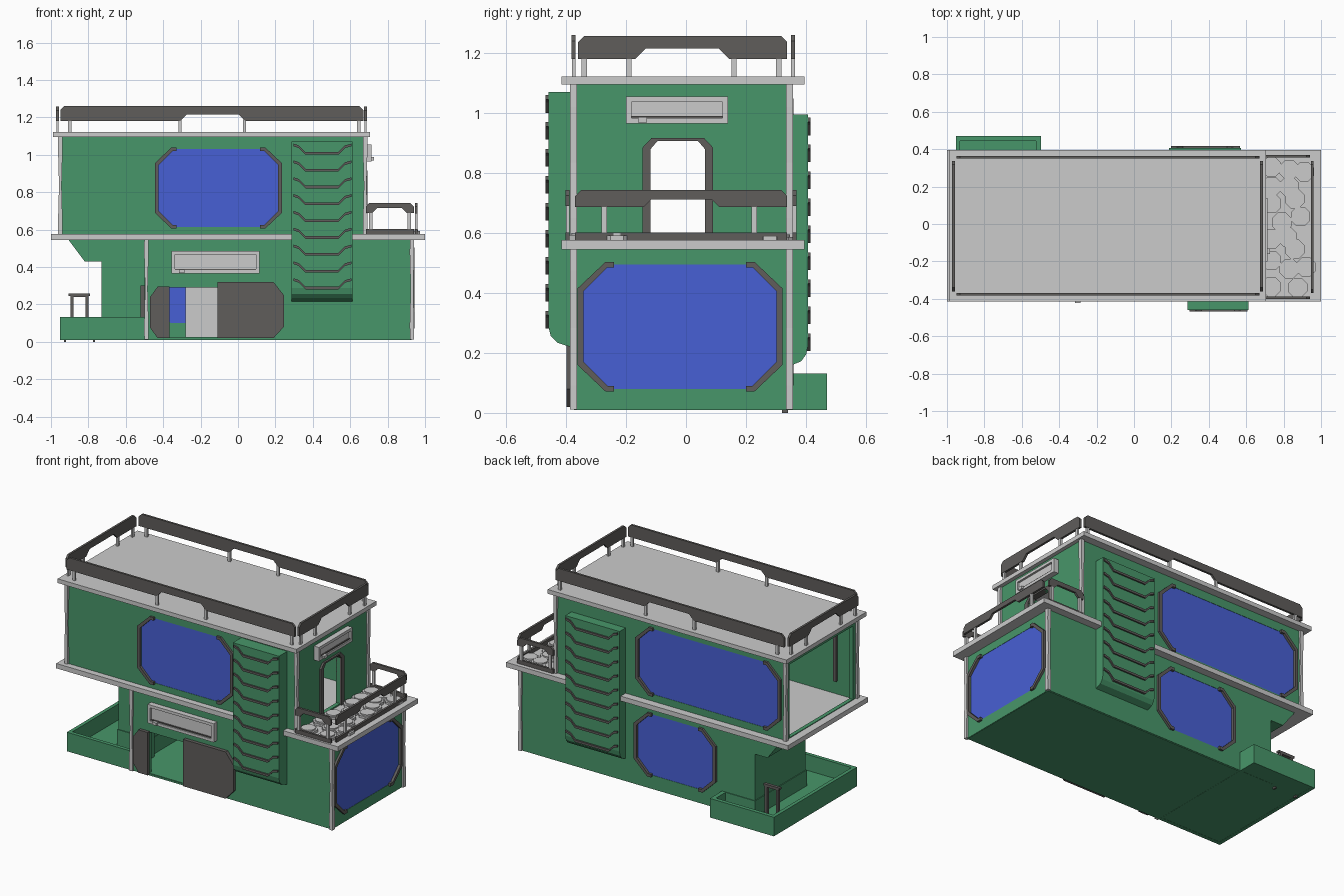
import bpy, bmesh, math
from mathutils import Matrix

if "Cube" in bpy.data.objects:
    bpy.data.objects.remove(bpy.data.objects["Cube"])


def material(name, rgb):
    m = bpy.data.materials.new(name)
    m.diffuse_color = (*rgb, 1)
    m.use_nodes = True
    m.node_tree.nodes["Principled BSDF"].inputs["Base Color"].default_value = m.diffuse_color
    return m


GREEN = material("green_wall", (0.064, 0.305, 0.143))
DARK = material("dark_trim", (0.115, 0.110, 0.105))
BLUE = material("blue_glass", (0.064, 0.117, 0.66))

AXES = {
    "x": Matrix(((0, 0, 1), (1, 0, 0), (0, 1, 0))),    # outline drawn in y, z
    "y": Matrix(((1, 0, 0), (0, 0, -1), (0, 1, 0))),   # outline drawn in x, z
    "z": Matrix.Identity(3),                           # outline drawn in x, y
}


def plate(name, loops, axis, a, b, mat=None):
    """Extrude an outline (further loops are holes) along an axis from a to b."""
    cu = bpy.data.curves.new(name, "CURVE")
    cu.dimensions, cu.fill_mode, cu.extrude = "2D", "BOTH", abs(b - a) / 2
    for loop in loops:
        s = cu.splines.new("POLY")
        s.points.add(len(loop) - 1)
        for p, (u, v) in zip(s.points, loop):
            p.co = (u, v, 0, 1)
        s.use_cyclic_u = True
    tmp = bpy.data.objects.new(name, cu)
    bpy.context.collection.objects.link(tmp)
    dg = bpy.context.evaluated_depsgraph_get()
    me = bpy.data.meshes.new_from_object(tmp.evaluated_get(dg))
    bpy.data.objects.remove(tmp)
    rot = AXES[axis].to_4x4()
    rot.translation["xyz".index(axis)] = (a + b) / 2
    bm = bmesh.new()
    bm.from_mesh(me)
    bmesh.ops.remove_doubles(bm, verts=bm.verts, dist=1e-5)
    bm.transform(rot)
    bmesh.ops.recalc_face_normals(bm, faces=bm.faces)
    for e in bm.edges:
        e.smooth = True
    for f in bm.faces:
        f.smooth = False
    bm.to_mesh(me)
    bm.free()
    me.materials.clear()
    if mat:
        me.materials.append(mat)
    ob = bpy.data.objects.new(name, me)
    bpy.context.collection.objects.link(ob)
    return ob


def rect(u0, u1, v0, v1):
    return [(u0, v0), (u1, v0), (u1, v1), (u0, v1)]


def octa(u0, u1, v0, v1, c):
    return [(u0 + c, v0), (u1 - c, v0), (u1, v0 + c), (u1, v1 - c),
            (u1 - c, v1), (u0 + c, v1), (u0, v1 - c), (u0, v0 + c)]


def ring(cx, cy, r, n):
    return [(cx + r * math.cos(math.tau * (i + .5) / n),
             cy + r * math.sin(math.tau * (i + .5) / n)) for i in range(n)]


def box(name, x0, x1, y0, y1, z0, z1, mat=None):
    return plate(name, [rect(x0, x1, y0, y1)], "z", z0, z1, mat)


def window(name, axis, face, out, u0, u1, v0, v1, c):
    """Glass in a wall opening plus bent brackets on both sides."""
    plate(name + "_glass", [octa(u0, u1, v0, v1, c)], axis, face - out * .02, face - out * .002, BLUE)
    w, e, k = .02, .009, .022
    left = [(u0 + c + k, v1 - .01), (u0 + c, v1 - .01), (u0, v1 - c - .01), (u0, v0 + c + .01),
            (u0 + c, v0 + .01), (u0 + c + k, v0 + .01), (u0 + c + k, v0 - e), (u0 + c - .006, v0 - e),
            (u0 - w, v0 + c), (u0 - w, v1 - c), (u0 + c - .006, v1 + e), (u0 + c + k, v1 + e)]
    right = [(u0 + u1 - u, v) for u, v in left]
    for side, pts in (("a", left), ("b", right)):
        plate(f"{name}_bracket_{side}", [pts], axis, face - out * .015, face + out * .014, DARK)


def rail(name, axis, at, u0, u1, n0, n1, v0, v1, posts, base, cut=.035):
    """Notched handrail board on small posts."""
    k = min(.02, (v1 - v0) * .35)
    pts = [(u0, v0), (n0, v0), (n0 + cut, v0 + cut), (n1 - cut, v0 + cut), (n1, v0), (u1, v0),
           (u1, v1 - k), (u1 - k, v1), (u0 + k, v1), (u0, v1 - k)]
    plate(name, [pts], axis, at - .007, at + .007, DARK)
    for i, p in enumerate(posts):
        plate(f"{name}_post_{i}", [rect(p - .009, p + .009, base, v0 + .01)], axis, at - .006, at + .006)


def tower(name, x0, x1, back, face, z0, z1, slat_top):
    """Louvred tower with rounded foot and bent slats."""
    d = face - back
    pts = [(back, z1), (face, z1), (face, z0 + .075), (face - d * .08, z0 + .045),
           (face - d * .3, z0 + .022), (back, z0)]
    plate(name, [pts], "x", x0, x1, GREEN)
    s = 1 if d > 0 else -1
    for i in range(9):
        z = slat_top - i * .09
        line = [(x0 + .012, z), (x0 + .04, z - .01), (x0 + .075, z - .045),
                (x1 - .075, z - .045), (x1 - .04, z - .01), (x1 - .004, z)]
        plate(f"{name}_slat_{i}", [line + [(u, v - .014) for u, v in reversed(line)]],
              "y", face - s * .01, face + s * .009, DARK)


def wall_unit(name, axis, face, out, u0, u1, v0, v1):
    """Shallow grey box with recessed front, a slot line and a small knob."""
    i = .018
    plate(name + "_rim", [rect(u0, u1, v0, v1), rect(u0 + i, u1 - i, v0 + i, v1 - i)],
          axis, face, face + out * .035)
    plate(name + "_core", [rect(u0 + i, u1 - i, v0 + i, v1 - i)], axis, face, face + out * .022)
    plate(name + "_slot", [rect(u0 + i, u1 - i, v0 + i, v0 + i + .007)], axis, face, face + out * .028, DARK)
    plate(name + "_knob", [rect(u0 + .04, u0 + .07, v0 + .004, v0 + .022)], axis, face, face + out * .047)


YF, YB, T = -.375, .345, .025
# slabs and floors
box("roof_slab", -.99, .705, -.415, .395, 1.095, 1.122)
box("middle_slab", -1, 1, -.415, .395, .545, .576)
box("ground_floor", -.497, .927, YF + .003, YB - .003, .01, .025, GREEN)

# upper storey
fw, bw = (-.425, .215, .615, 1.03, .075), (-.90, .09, .62, 1.04, .08)
plate("upper_front_wall", [rect(-.95, .68, .57, 1.1), octa(*fw)], "y", YF, YF + T, GREEN)
plate("upper_back_wall", [rect(-.95, .68, .57, 1.1), octa(*bw)], "y", YB - T, YB, GREEN)
window("upper_front_window", "y", YF, -1, *fw)
window("upper_back_window", "y", YB, 1, *bw)
door = [(-.118, .585), (.063, .585), (.063, .88), (.04, .907), (-.095, .907), (-.118, .88)]
plate("upper_right_wall", [rect(YF + T, YB - T, .57, 1.1), door], "x", .68 - T, .68, GREEN)
plate("upper_left_wall", [rect(YF + T, YB - T, .57, 1.1), rect(-.335, .305, .58, 1.05)],
      "x", -.95, -.95 + T, GREEN)
plate("balcony_door_frame", [[(-.145, .577), (-.118, .577), (-.118, .88), (-.095, .907), (.04, .907),
      (.063, .88), (.063, .577), (.09, .577), (.09, .885), (.06, .917), (-.115, .917), (-.145, .885)]],
      "x", .65, .692, DARK)
box("inner_left_bracket", -.83, -.81, -.35, -.335, .66, 1.0, DARK)

# lower storey
rw, lw = (-.342, .302, .08, .495, .08), (-.44, .10, .10, .49, .08)
step = [(-.91, .55), (-.82, .43), (-.73, .43), (-.73, .015)]
plate("lower_front_wall", [rect(-.5, .93, .012, .55), rect(-.37, -.09, .022, .29)],
      "y", YF, YF + T, GREEN)
plate("lower_back_wall", [step + [(.93, .015), (.93, .55)], octa(*lw)], "y", YB - T, YB, GREEN)
plate("lower_left_block", [step + [(-.5, .015), (-.5, .55)]], "y", -.17, YB - T, GREEN)
plate("lower_left_wall", [rect(YF + T, -.17, .015, .55)], "x", -.5, -.5 + T, GREEN)
plate("lower_right_wall", [rect(YF + T, YB - T, .012, .55), octa(*rw)], "x", .93 - T, .93, GREEN)
window("lower_back_window", "y", YB, 1, *lw)
window("lower_right_window", "x", .93, 1, *rw)
box("inner_partition", -.28, .25, .03, .05, .025, .55)

# sliding entrance doors
plate("entrance_door_left", [[(-.365, .02), (-.43, .02), (-.47, .075), (-.47, .24), (-.43, .295), (-.365, .295)]],
      "y", -.395, YF, DARK)
plate("entrance_door_right", [[(-.11, .02), (.19, .02), (.245, .08), (.245, .25), (.19, .32), (-.11, .32)]],
      "y", -.398, YF, DARK)
box("side_door", -.52, -.5, -.34, -.21, .03, .3, DARK)

# corner posts, slightly waisted
for level, xs, z0, z1 in (("upper", (-.95, .68), .57, 1.1), ("lower", (-.49, .93), .012, .555)):
    for x in xs:
        for y, side in ((YF, "front"), (YB, "back")):
            if x == -.49 and side == "back":
                continue
            zm = (z0 + z1) / 2
            half = [(.011, z0), (.012, z0 + .08), (.007, zm), (.012, z1 - .08), (.011, z1)]
            pts = [(x + u, v) for u, v in half] + [(x - u, v) for u, v in reversed(half)]
            plate(f"{level}_{side}_post", [pts], "y", y - .012, y + .012)

# louvred towers and wall units
tower("front_tower", .285, .612, -.36, -.459, .212, 1.07, 1.06)
tower("back_tower", .187, .572, .33, .407, .15, .995, .985)
wall_unit("front_wall_unit", "y", YF, -1, -.355, .115, .365, .485)
wall_unit("right_wall_unit", "x", .68, 1, -.2, .14, .965, 1.055)

# roof railing
for y, side in ((-.375, "front"), (.357, "back")):
    rail(f"roof_rail_{side}", "y", y, -.95, .67, -.31, .04, 1.18, 1.26, (-.9, -.31, .035, .645), 1.12)
for x, side in ((-.965, "left"), (.682, "right")):
    rail(f"roof_rail_{side}", "x", x, -.36, .337, -.17, .145, 1.18, 1.257, (-.34, -.19, .16, .31), 1.12)

# balcony railing with low kick boards
rail("balcony_rail_right", "x", .953, -.37, .337, -.14, .11, .687, .743, (-.272, .228), .575, .025)
plate("balcony_kick_right", [rect(-.37, .337, .574, .602)], "x", .946, .96, DARK)
for y, side in ((-.395, "front"), (.362, "back")):
    rail(f"balcony_rail_{side}", "y", y, .685, .94, .72, .90, .69, .743, (.71, .915), .575, .025)
    plate(f"balcony_kick_{side}", [rect(.685, .94, .574, .602)], "y", y - .007, y + .007, DARK)

# round stepping pads on the balcony floor
pads = [(.735, .305), (.83, .29), (.91, .28), (.735, .2), (.86, .135), (.735, .11), (.79, .01), (.89, .04),
        (.735, -.08), (.86, -.135), (.735, -.195), (.83, -.24), (.92, -.23), (.735, -.335), (.875, -.34),
        (.83, .2), (.82, -.07)]
for i, (x, y) in enumerate(pads):
    plate(f"balcony_pad_base_{i}", [ring(x, y, .056, 8)], "z", .57, .587 + i * .0004)
    plate(f"balcony_pad_{i}", [ring(x, y, .042, 20)], "z", .57, .595 + i * .0004)

# pool wrapped round the left end, with its ladder
basin = [(-.93, -.35), (-.505, -.35), (-.505, -.175), (-.735, -.175), (-.735, .35),
         (-.525, .35), (-.525, .445), (-.93, .445)]
plate("pool_walls", [rect(-.953, -.498, YF + .001, .47), basin], "z", .01, .132, GREEN)
box("pool_floor", -.95, -.501, YF + .004, .467, .011, .03, GREEN)
plate("pool_drain", [ring(-.84, .12, .025, 12)], "z", .025, .036)
plate("pool_ladder", [[(-.895, .035), (-.88, .035), (-.88, .24), (-.815, .24), (-.815, .035), (-.80, .035),
      (-.80, .245), (-.79, .245), (-.79, .258), (-.905, .258), (-.905, .245), (-.895, .245)]],
      "y", .325, .345, DARK)
for x in (-.925, -.77):
    box("pool_foot", x - .006, x + .006, .32, .34, 0, .012, DARK)
